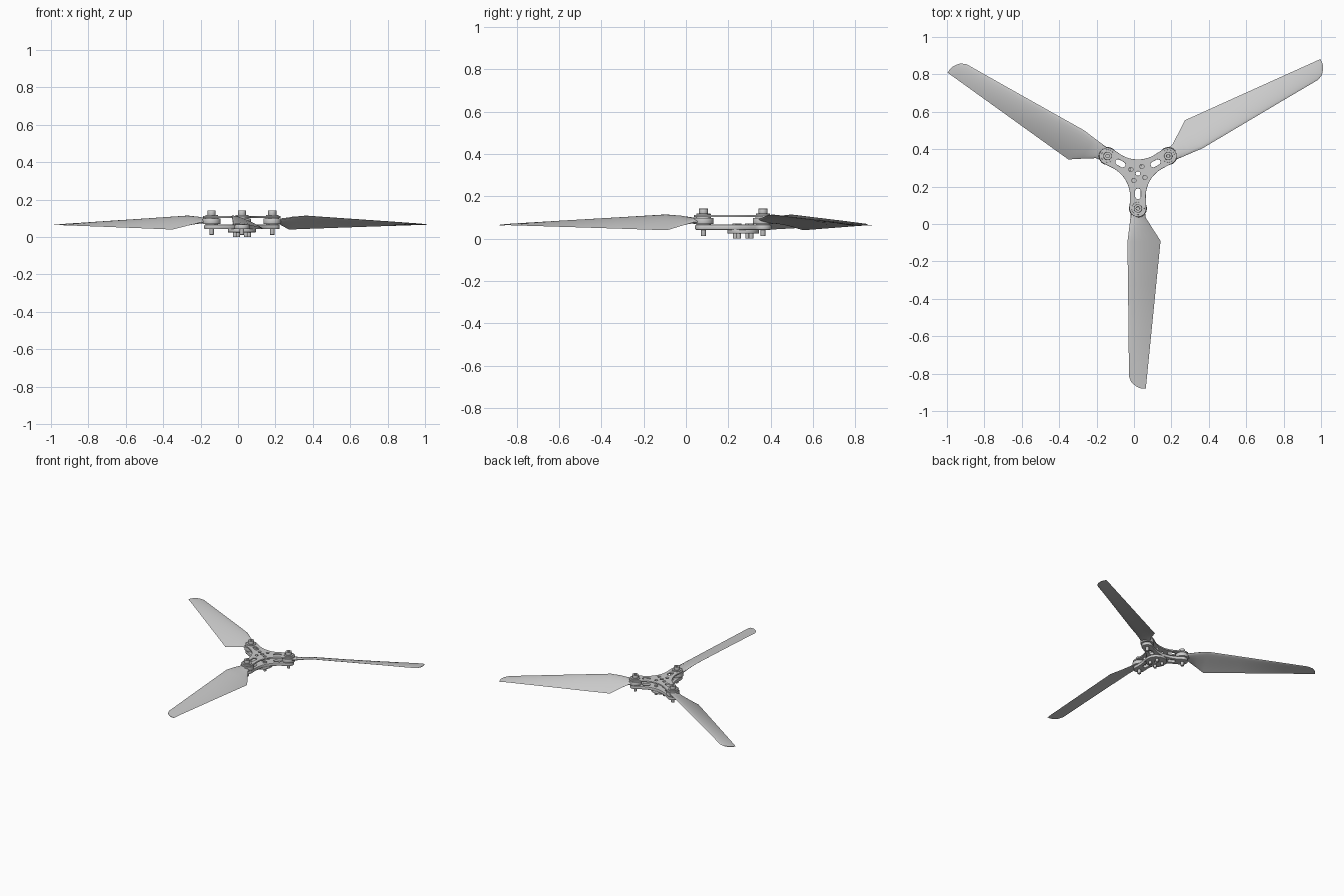
import bpy, bmesh
from math import sin, cos, pi, radians, sqrt, asin
from mathutils import Vector

if "Cube" in bpy.data.objects:
    bpy.data.objects.remove(bpy.data.objects["Cube"])

CX, CY = 0.021, 0.27       # hub axis
BOLT_R = 0.187             # hub axis to blade pivot


def arc(cx, cy, r, a0, a1, n):
    return [(cx + r * cos(radians(a0 + (a1 - a0) * i / (n - 1))),
             cy + r * sin(radians(a0 + (a1 - a0) * i / (n - 1)))) for i in range(n)]


def circle(cx, cy, r, n=24):
    return arc(cx, cy, r, 0, 360 * (n - 1) / n, n)


def turn(pts, deg):
    c, s = cos(radians(deg)), sin(radians(deg))
    return [(x * c - y * s, x * s + y * c) for x, y in pts]


def finish(ob, angle=0):
    ob.location.x, ob.location.y = CX, CY
    ob.rotation_euler.z = radians(angle)
    bpy.ops.object.select_all(action='DESELECT')
    ob.select_set(True)
    bpy.context.view_layer.objects.active = ob
    if ob.type == 'CURVE':
        bpy.ops.object.convert(target='MESH')
    bpy.ops.object.shade_smooth_by_angle(angle=radians(35))


def slab(name, loops, z0, z1, bevel=0.0, angle=0):
    """Extruded flat shape; the first loop is the outline, the others are holes."""
    cu = bpy.data.curves.new(name, 'CURVE')
    cu.dimensions, cu.fill_mode = '2D', 'BOTH'
    cu.extrude = (z1 - z0) / 2 - bevel
    cu.bevel_depth, cu.bevel_resolution, cu.offset = bevel, 1, -bevel
    for pts in loops:
        sp = cu.splines.new('POLY')
        sp.points.add(len(pts) - 1)
        for p, (x, y) in zip(sp.points, pts):
            p.co = (x, y, 0, 1)
        sp.use_cyclic_u = True
    ob = bpy.data.objects.new(name, cu)
    ob.location.z = (z0 + z1) / 2
    bpy.context.collection.objects.link(ob)
    finish(ob, angle)


def star_outline(w, end_r, waist):
    """Three rounded arms joined by concave fillets."""
    R = (waist - w / sin(pi / 3)) / (1 / sin(pi / 3) - 1)
    D = (w + R) / sin(pi / 3)
    pts = []
    for k in range(3):
        a = 95 + 0.5
        part = arc(BOLT_R, 0, end_r, -a, a, 21)
        part += arc(D * cos(pi / 3), D * sin(pi / 3), R, -90, -150, 17)
        pts += turn(part, 30 + 120 * k)
    return pts


# Hub plates with slots and screw holes
slot = arc(0.122, 0, 0.015, -90, 90, 11) + arc(0.095, 0, 0.015, 90, 270, 11)
slots = [turn(slot, 30 + 120 * k) for k in range(3)]
screws = [turn([(0.043, 0)], 60 + 90 * k)[0] for k in range(4)]
holes = [circle(0, 0, 0.012)] + [circle(x, y, 0.011) for x, y in screws]
slab("top_plate", [star_outline(0.042, 0.045, 0.075)] + slots + holes, 0.102, 0.113, 0.002)
slab("bottom_plate", [star_outline(0.038, 0.04, 0.075)] + slots + [circle(0, 0, 0.012)],
     0.042, 0.066, 0.005)
slab("motor_boss", [circle(0, 0, 0.075, 40), circle(0, 0, 0.012)], 0.024, 0.046, 0.005)

# Mounting screws below the hub
for x, y in screws:
    slab("mount_screw", [circle(x, y, 0.011, 16)], 0.0, 0.05, 0.001)
    slab("mount_screw_head", [circle(x, y, 0.014, 16), circle(x, y, 0.006, 6)], 0.06, 0.073, 0.001)


def blade(angle):
    # stations: left edge (x, distance, z), right edge (x, distance, z), thickness, camber
    st = [((-0.036, 0.187, 0.086), (0.036, 0.187, 0.084), 0.026, 0.0),
          ((-0.040, 0.235, 0.095), (0.041, 0.235, 0.078), 0.022, 0.0),
          ((-0.047, 0.295, 0.106), (0.082, 0.300, 0.058), 0.018, 0.003),
          ((-0.056, 0.365, 0.113), (0.121, 0.360, 0.040), 0.014, 0.006),
          ((-0.053, 0.600, 0.099), (0.097, 0.600, 0.048), 0.011, 0.005),
          ((-0.050, 0.850, 0.084), (0.072, 0.850, 0.056), 0.009, 0.004),
          ((-0.048, 1.085, 0.069), (0.046, 1.110, 0.064), 0.006, 0.001),
          ((-0.036, 1.115, 0.067), (0.042, 1.150, 0.063), 0.004, 0.0)]
    n = 10
    bm = bmesh.new()
    rings = []
    for i, (L, Rr, th, cam) in enumerate(st):
        A, B = Vector((L[0], -L[1], L[2])), Vector((Rr[0], -Rr[1], Rr[2]))
        ring = []
        for j in range(2 * n):
            u = (1 - cos(pi * j / n)) / 2          # over the top, back underneath
            side = 1 if j < n else -1
            p = A.lerp(B, u)
            prof = sqrt(u) * (1 - u) * 2.6 if i > 1 else 2 * sqrt(max(0, u * (1 - u)))
            p.z += cam * 4 * u * (1 - u) + side * th / 2 * prof
            if i == len(st) - 1:
                p.y -= 0.012 * sin(pi * u)         # rounded tip
            ring.append(bm.verts.new(p))
        rings.append(ring)
    for a, b in zip(rings, rings[1:]):
        for j in range(2 * n):
            k = (j + 1) % (2 * n)
            bm.faces.new((a[j], a[k], b[k], b[j]))
    bm.faces.new(rings[0])
    bm.faces.new(rings[-1][::-1])
    bmesh.ops.recalc_face_normals(bm, faces=bm.faces)
    me = bpy.data.meshes.new("blade")
    bm.to_mesh(me)
    bm.free()
    ob = bpy.data.objects.new("blade", me)
    bpy.context.collection.objects.link(ob)
    finish(ob, angle)


# Three blades, each with its pivot hardware
for ang in (0, 120, 240):
    y = -BOLT_R
    blade(ang)
    slab("blade_root", [circle(0, y, 0.048, 32), circle(0, y, 0.012)], 0.069, 0.099, 0.004, ang)
    slab("upper_spacer", [circle(0, y, 0.036, 32), circle(0, y, 0.012)], 0.096, 0.104, 0, ang)
    slab("lower_spacer", [circle(0, y, 0.034, 32), circle(0, y, 0.012)], 0.06, 0.072, 0, ang)
    slab("pivot_washer", [circle(0, y, 0.034, 32), circle(0, y, 0.012)], 0.112, 0.118, 0.001, ang)
    slab("pivot_bolt", [circle(0, y, 0.012, 20)], 0.012, 0.128, 0.001, ang)
    slab("bolt_head", [circle(0, y, 0.022, 28), circle(0, y, 0.010, 6)], 0.117, 0.142, 0.002, ang)
